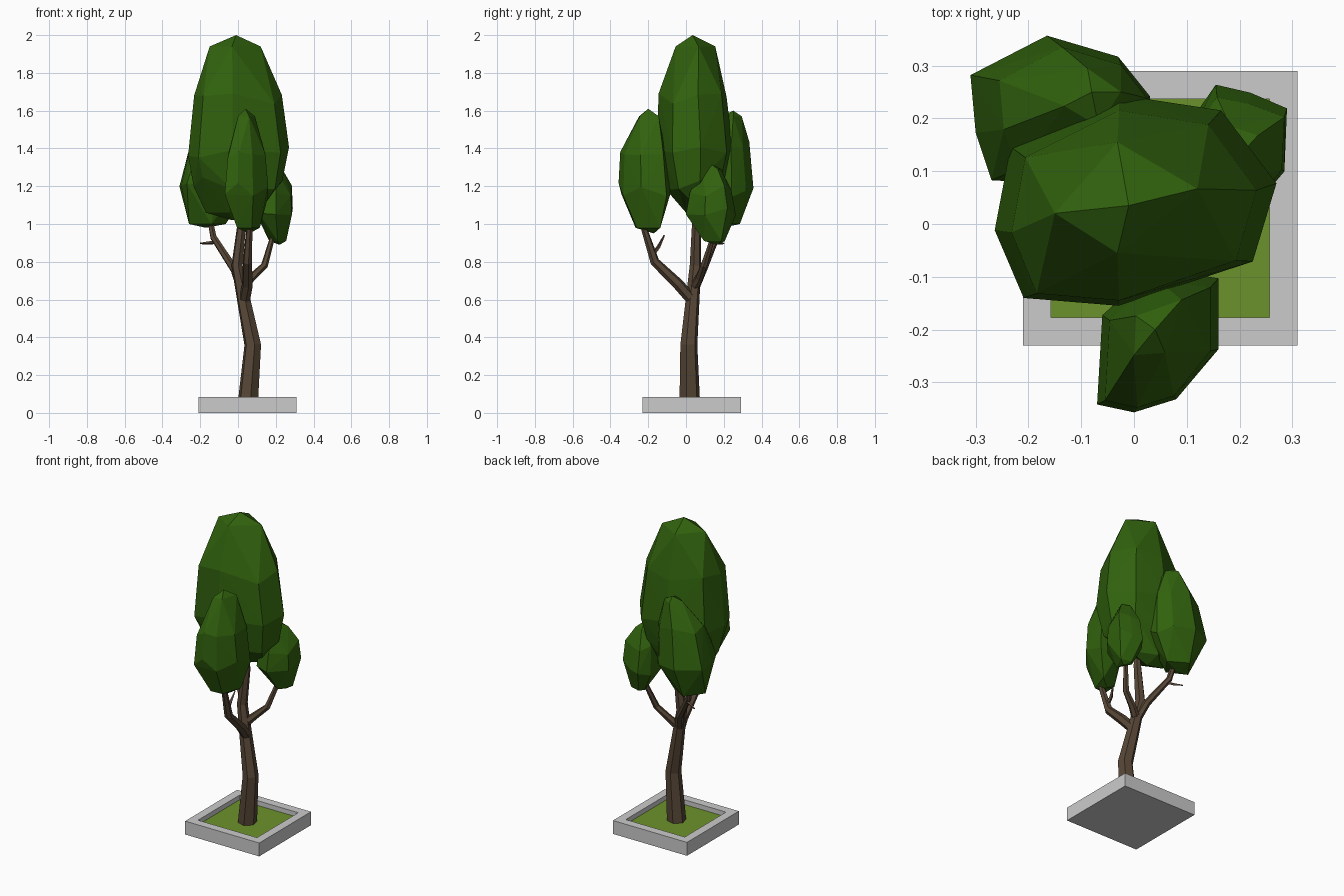
import bpy, bmesh, math, random
from mathutils import Vector, Matrix


def material(name, rgb):
    m = bpy.data.materials.new(name)
    m.diffuse_color = (*rgb, 1)
    return m


LEAF = material("leaf_green", (0.03, 0.12, 0.004))
BARK = material("bark_brown", (0.095, 0.062, 0.037))
GRASS = material("grass_green", (0.15, 0.29, 0.025))


def finish(name, bm, mat=None):
    bmesh.ops.recalc_face_normals(bm, faces=bm.faces)
    me = bpy.data.meshes.new(name)
    bm.to_mesh(me)
    bm.free()
    ob = bpy.data.objects.new(name, me)
    bpy.context.collection.objects.link(ob)
    if mat:
        me.materials.append(mat)
    return ob


def box(bm, center, size):
    m = Matrix.Translation(center) @ Matrix.Diagonal((*size, 1))
    bmesh.ops.create_cube(bm, size=1, matrix=m)


def branch(name, path, sides=6):
    """Tapered faceted tube; path entries are (x, y, z, radius)."""
    bm = bmesh.new()
    pts = [Vector(p[:3]) for p in path]
    rings = []
    for i, p in enumerate(pts):
        d = (pts[min(i + 1, len(pts) - 1)] - pts[max(i - 1, 0)]).normalized()
        if name == "trunk" and i == 0:
            d = Vector((0, 0, 1))
        u = Vector((0.3, 1, 0.2)).cross(d).normalized()
        v = d.cross(u)
        r = path[i][3]
        rings.append([bm.verts.new(p + r * (math.cos(a) * u + math.sin(a) * v))
                      for a in (2 * math.pi * k / sides for k in range(sides))])
    for a, b in zip(rings, rings[1:]):
        for k in range(sides):
            j = (k + 1) % sides
            bm.faces.new((a[k], a[j], b[j], b[k]))
    bm.faces.new(rings[0])
    bm.faces.new(rings[-1])
    return finish(name, bm, BARK)


def foliage(name, plan, rings, bottom, top, seed):
    """Faceted clump: the plan outline fitted to each ring (z, cx, cy, rx, ry)."""
    rnd = random.Random(seed)
    bm = bmesh.new()
    bm.verts.new(bottom)
    bm.verts.new(top)
    xs, ys = zip(*plan)
    for i, (z, cx, cy, rx, ry) in enumerate(rings):
        end = i in (0, len(rings) - 1)
        for k, (x, y) in enumerate(plan):
            if end and k % 2:           # fewer corners towards the ends
                continue
            fx = 2 * (x - min(xs)) / (max(xs) - min(xs)) - 1
            fy = 2 * (y - min(ys)) / (max(ys) - min(ys)) - 1
            dz = 0 if end else rnd.uniform(-0.04, 0.04)
            bm.verts.new((cx + rx * fx, cy + ry * fy, z + dz))
    bmesh.ops.convex_hull(bm, input=bm.verts)
    loose = [v for v in bm.verts if not v.link_faces]
    bmesh.ops.delete(bm, geom=loose, context='VERTS')
    return finish(name, bm, LEAF)


# Planter tray with recessed top
bm = bmesh.new()
box(bm, (0.05, 0.03, 0.0425), (0.52, 0.52, 0.085))
top = max(bm.faces, key=lambda f: f.calc_center_median().z)
bmesh.ops.inset_region(bm, faces=[top], thickness=0.053, use_even_offset=True)
inner = bmesh.ops.extrude_face_region(bm, geom=[top])["geom"]
bmesh.ops.translate(bm, vec=(0, 0, -0.04),
                    verts=[g for g in inner if isinstance(g, bmesh.types.BMVert)])
if top.is_valid:
    bmesh.ops.delete(bm, geom=[top], context='FACES_ONLY')
finish("planter", bm)

# Grass bed
bm = bmesh.new()
box(bm, (0.05, 0.03, 0.049), (0.414, 0.414, 0.012))
finish("grass", bm, GRASS)

# Trunk and limbs
branch("trunk", [(0.052, 0.02, 0.05, 0.056), (0.078, 0.015, 0.36, 0.046),
                 (0.03, 0.035, 0.6, 0.037), (-0.005, 0.05, 0.78, 0.031),
                 (0.02, 0.055, 1.0, 0.024), (0.02, 0.05, 1.2, 0.015)])
branch("front_limb", [(0.035, 0.03, 0.6, 0.03), (0.05, -0.04, 0.68, 0.03),
                      (0.05, -0.165, 0.8, 0.025), (0.06, -0.22, 0.97, 0.017),
                      (0.06, -0.22, 1.05, 0.014)])
branch("back_left_limb", [(0.02, 0.04, 0.65, 0.026), (-0.02, 0.09, 0.76, 0.022),
                          (-0.13, 0.16, 0.93, 0.018), (-0.155, 0.19, 1.06, 0.014)])
branch("right_limb", [(0.025, 0.045, 0.67, 0.026), (0.07, 0.07, 0.715, 0.022),
                      (0.14, 0.095, 0.78, 0.019), (0.18, 0.14, 0.92, 0.014),
                      (0.19, 0.14, 1.0, 0.012)])
branch("left_twig", [(-0.11, 0.155, 0.905, 0.01), (-0.15, 0.17, 0.9, 0.009),
                     (-0.2, 0.2, 0.897, 0.004)], 4)
branch("front_twig", [(0.052, -0.175, 0.84, 0.012), (0.05, -0.145, 0.88, 0.01),
                      (0.06, -0.115, 0.94, 0.004)], 4)

# Foliage clumps
foliage("main_crown",
        [(-0.265, -0.01), (-0.235, 0.15), (-0.03, 0.25), (0.165, 0.22),
         (0.27, 0.08), (0.225, -0.07), (-0.03, -0.155), (-0.21, -0.14)],
        [(1.06, -0.03, 0.08, 0.14, 0.08), (1.22, 0.0, 0.05, 0.235, 0.155),
         (1.38, 0.003, 0.045, 0.267, 0.2), (1.67, 0.0, 0.035, 0.232, 0.18),
         (1.94, -0.015, 0.05, 0.135, 0.105)],
        (-0.03, 0.08, 1.02), (-0.01, 0.035, 2.0), 3)
foliage("back_left_clump",
        [(-0.165, 0.355), (-0.31, 0.28), (-0.30, 0.17), (-0.27, 0.08),
         (-0.1, 0.07), (0.03, 0.12), (0.03, 0.24), (-0.03, 0.315)],
        [(1.0, -0.165, 0.2, 0.1, 0.085), (1.18, -0.14, 0.215, 0.17, 0.142),
         (1.4, -0.115, 0.215, 0.14, 0.12), (1.57, -0.08, 0.24, 0.055, 0.055)],
        (-0.17, 0.19, 0.98), (-0.08, 0.25, 1.6), 5)
foliage("front_clump",
        [(-0.07, -0.34), (0, -0.355), (0.08, -0.33), (0.16, -0.235),
         (0.16, -0.1), (0.04, -0.08), (-0.06, -0.17)],
        [(0.98, 0.055, -0.2, 0.06, 0.075), (1.18, 0.045, -0.22, 0.115, 0.137),
         (1.37, 0.045, -0.225, 0.1, 0.123), (1.57, 0.045, -0.195, 0.045, 0.06)],
        (0.06, -0.17, 0.95), (0.04, -0.2, 1.61), 8)
foliage("right_clump",
        [(0.155, 0.265), (0.22, 0.25), (0.29, 0.22), (0.285, 0.1),
         (0.2, 0.0), (0.11, 0.03), (0.11, 0.2)],
        [(0.91, 0.21, 0.15, 0.045, 0.055), (1.05, 0.2, 0.132, 0.09, 0.132),
         (1.18, 0.2, 0.13, 0.085, 0.11), (1.29, 0.2, 0.135, 0.035, 0.05)],
        (0.22, 0.17, 0.89), (0.2, 0.13, 1.32), 11)
